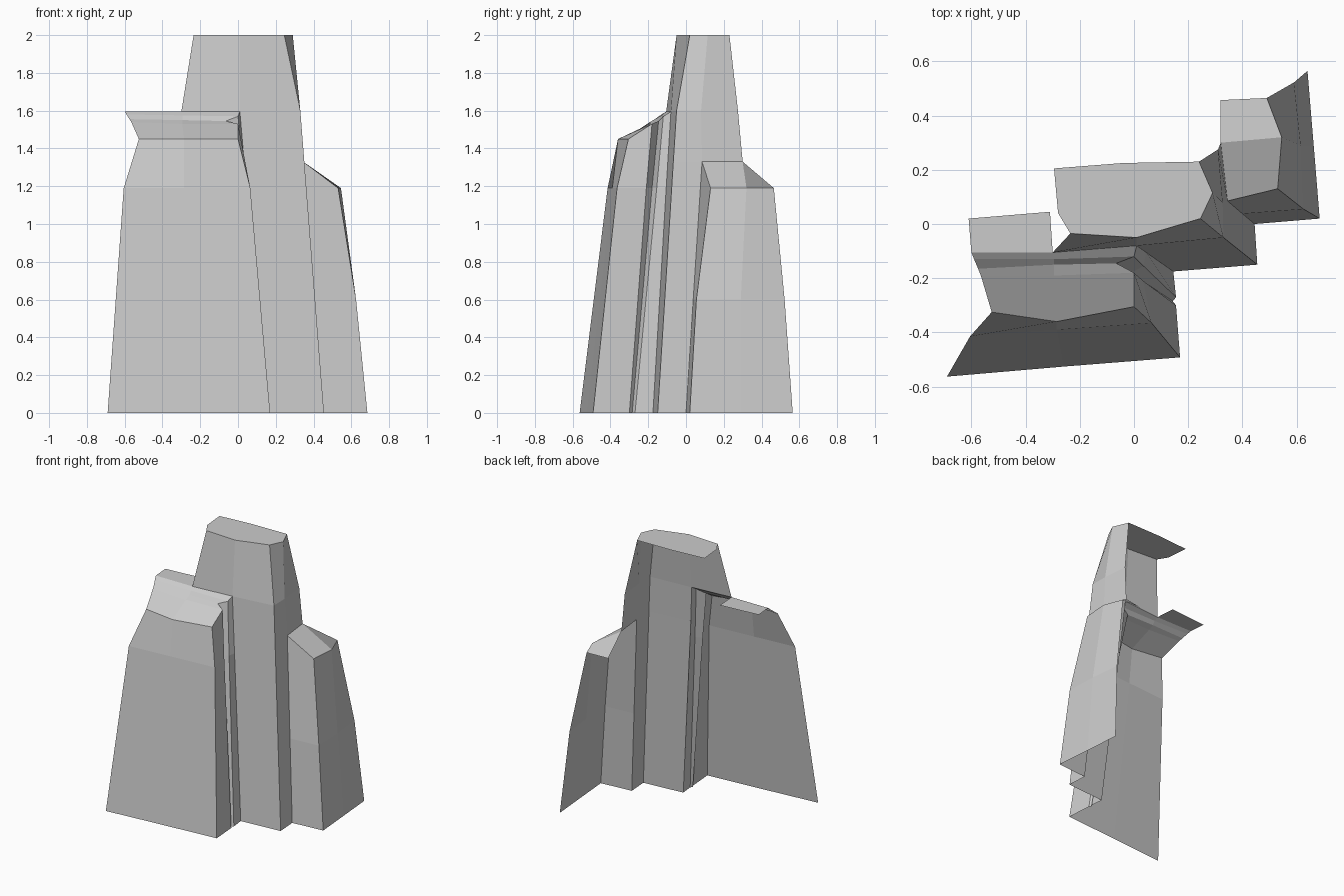
import bpy, bmesh


def shell(name, strips):
    """Open rock shell: each strip is rows of points, bottom row first, skinned with quads."""
    bm = bmesh.new()
    for rows in strips:
        grid = [[bm.verts.new(p) for p in row] for row in rows]
        for low, high in zip(grid, grid[1:]):
            for i in range(len(low) - 1):
                bm.faces.new((low[i], low[i + 1], high[i + 1], high[i]))
    bmesh.ops.remove_doubles(bm, verts=bm.verts, dist=0.0005)
    mesh = bpy.data.meshes.new(name)
    bm.to_mesh(mesh)
    bm.free()
    bpy.context.collection.objects.link(bpy.data.objects.new(name, mesh))


def level(z, *points):
    """Points of one horizontal row."""
    return [(x, y, z) for x, y in points]


# Left rock: tall face, bevelled shoulder and shelf
ledge = [(-.60, -.105, 1.595), (-.30, -.105, 1.595), (.01, -.08, 1.595)]
notch = [(0, -.305, 1.45), (0, -.18, 1.53), (-.065, -.145, 1.545),
         (0, -.12, 1.57), ledge[2]]
left_face = [
    level(0, (-.69, -.563), (-.26, -.526), (.17, -.492)),
    level(1.19, (-.605, -.415), (-.285, -.39), (.065, -.365)),
    [(-.525, -.325, 1.45), (-.285, -.36, 1.45), notch[0]],
    [(-.565, -.19, 1.54), (-.295, -.19, 1.53), notch[1]],
    [(-.575, -.165, 1.555), (-.295, -.15, 1.55), notch[2]],
    [(-.59, -.13, 1.58), (-.295, -.13, 1.575), notch[3]],
    ledge,
]
shelf = [ledge[:2], level(1.595, (-.61, .02), (-.31, .045))]
shell("left_rock", [left_face, shelf])

# Cracked side wall between the left and middle rocks
shell("crack_wall", [[
    level(0, (.17, -.492), (.155, -.30), (.143, -.285), (.155, -.27), (.145, -.175)),
    level(1.19, (.065, -.365), (.034, -.21), (-.012, -.18), (.035, -.155), (.045, -.105)),
    notch,
]])

# Middle rock: front, right side and flat cap
edge_low, edge_mid, edge_high = (.351, -.067, 1.33), (.33, -.05, 1.6), (.245, .02, 2)
inner = (.345, .085, 1.33)
lower_front = [level(0, (.145, -.175), (.455, -.15)),
               [(.028, -.097, 1.33), edge_low],
               [ledge[2], edge_mid]]
upper_front = [[ledge[1], ledge[2], edge_mid],
               [(-.235, -.035, 2), (.01, -.05, 2), edge_high]]
lower_side = [level(0, (.455, -.15), (.445, 0)), [edge_low, inner]]
upper_side = [[edge_low, inner, (.32, .30, 1.33)],
              [edge_mid, (.327, .08, 1.6), (.31, .275, 1.6)],
              [edge_high, (.29, .115, 2), (.24, .23, 2)]]
cap = [upper_front[1],
       level(2, (-.28, .04), (0, .09), (.29, .115)),
       level(2, (-.295, .205), (-.04, .225), (.24, .23))]
shell("middle_rock", [lower_front, upper_front, lower_side, upper_side, cap])

# Right rock: front, outer side and sloped top
front = [level(0, (.445, 0), (.685, .02)),
         level(.6, (.40, .038), (.625, .055)),
         [inner, (.53, .13, 1.19)]]
side = [level(0, (.685, .02), (.663, .29), (.64, .565)),
        level(.6, (.625, .055), (.615, .29), (.59, .522)),
        level(1.19, (.53, .13), (.545, .32), (.49, .465))]
top = [[inner, (.53, .13, 1.19)],
       [(.32, .30, 1.33), (.545, .32, 1.19)],
       [(.32, .457, 1.19), (.49, .465, 1.19)]]
shell("right_rock", [front, side, top])
